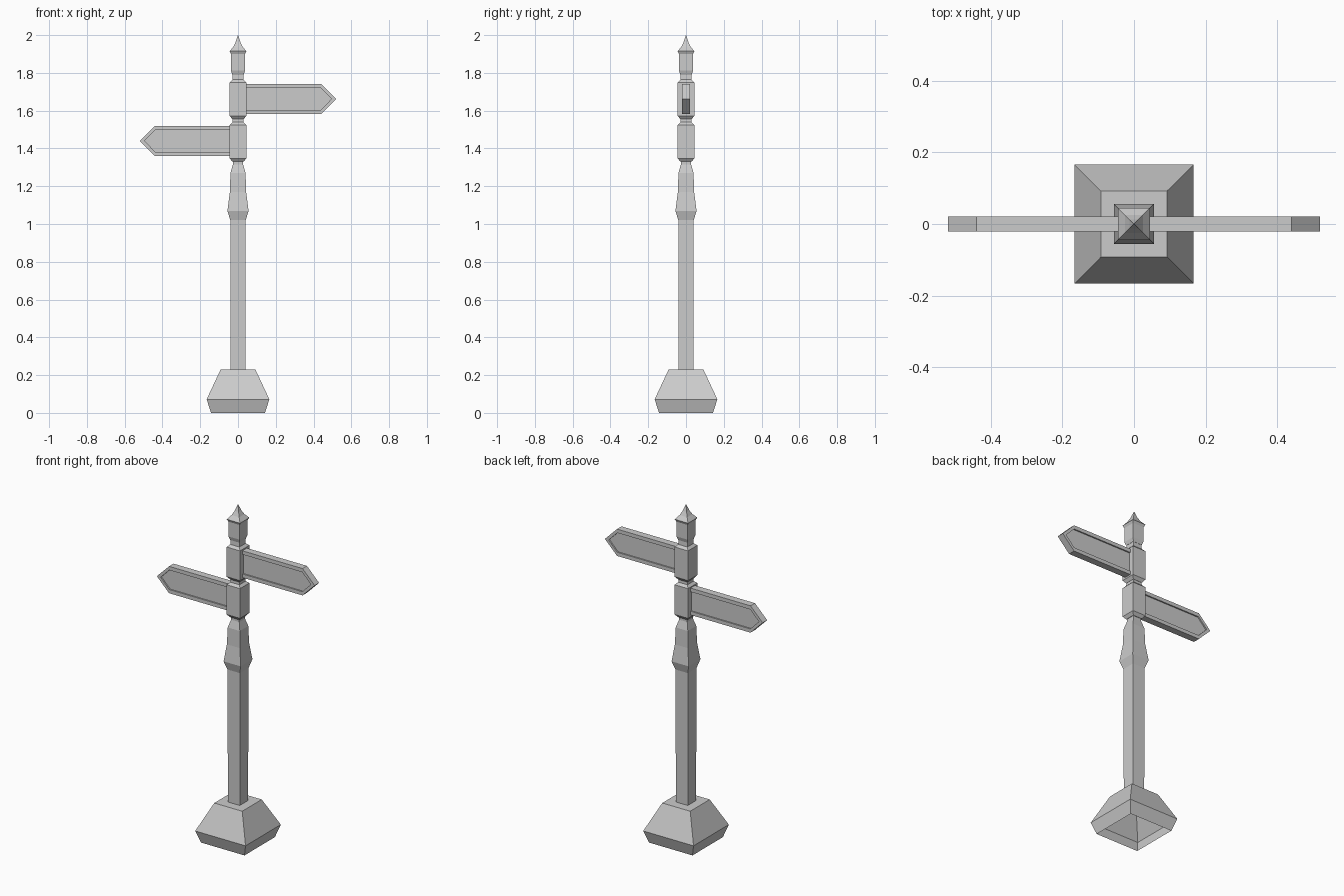
import bpy, bmesh

if "Cube" in bpy.data.objects:
    bpy.data.objects.remove(bpy.data.objects["Cube"])


def loft(name, loops, cap_start=True, cap_end=True):
    """Skin a series of matching point loops into one flat-shaded object."""
    bm = bmesh.new()
    rings = [[bm.verts.new(p) for p in loop] for loop in loops]
    for a, b in zip(rings, rings[1:]):
        n = len(a)
        for i in range(n):
            j = (i + 1) % n
            bm.faces.new((a[i], a[j], b[j], b[i]))
    if cap_start:
        bm.faces.new(rings[0][::-1])
    if cap_end:
        bm.faces.new(rings[-1])
    bmesh.ops.remove_doubles(bm, verts=bm.verts, dist=1e-5)
    bmesh.ops.recalc_face_normals(bm, faces=bm.faces)
    mesh = bpy.data.meshes.new(name)
    bm.to_mesh(mesh)
    bm.free()
    obj = bpy.data.objects.new(name, mesh)
    bpy.context.collection.objects.link(obj)
    return obj


def square_column(name, profile, **caps):
    """Square column from (half width, height) pairs."""
    corners = ((-1, -1), (1, -1), (1, 1), (-1, 1))
    return loft(name, [[(h * x, h * y, z) for x, y in corners] for h, z in profile], **caps)


def arrow(side, z, start, half, shoulder, tip, y):
    """Pointed board outline in the XZ plane."""
    pts = ((start, -half), (shoulder, -half), (tip, 0), (shoulder, half), (start, half))
    return [(side * px, y, z + pz) for px, pz in pts]


def sign_board(name, side, z):
    """Arrow board with a raised border around a sunken panel on both faces."""
    t, depth = 0.021, 0.008
    outer = (0.02, 0.08, 0.44, 0.52)
    inner = (0.03, 0.058, 0.438, 0.495)
    steps = ((inner, -t + depth), (inner, -t), (outer, -t),
             (outer, t), (inner, t), (inner, t - depth))
    return loft(name, [arrow(side, z, *shape, y) for shape, y in steps])


# Flared foot, hollow underneath
square_column("base", [(0.143, 0), (0.166, 0.072), (0.092, 0.23)], cap_start=False)

# Main shaft with its collar and tapered shoulder
square_column("post", [(0.039, 0.225), (0.041, 1.02), (0.056, 1.07), (0.043, 1.17),
                       (0.040, 1.27), (0.027, 1.315), (0.027, 1.34)])

# Chamfered blocks that hold the signs, each with a neck above
for name, z in (("lower_sign_block", 1.33), ("upper_sign_block", 1.555)):
    square_column(name, [(0.030, z), (0.044, z + 0.018), (0.044, z + 0.195),
                         (0.030, z + 0.209), (0.028, z + 0.245)])

# Pointed cap
square_column("finial", [(0.030, 1.79), (0.037, 1.812), (0.037, 1.90), (0.044, 1.915),
                         (0.025, 1.938), (0.013, 1.962), (0.0005, 2.0)])

# Direction boards
sign_board("right_sign", 1, 1.662)
sign_board("left_sign", -1, 1.44)
